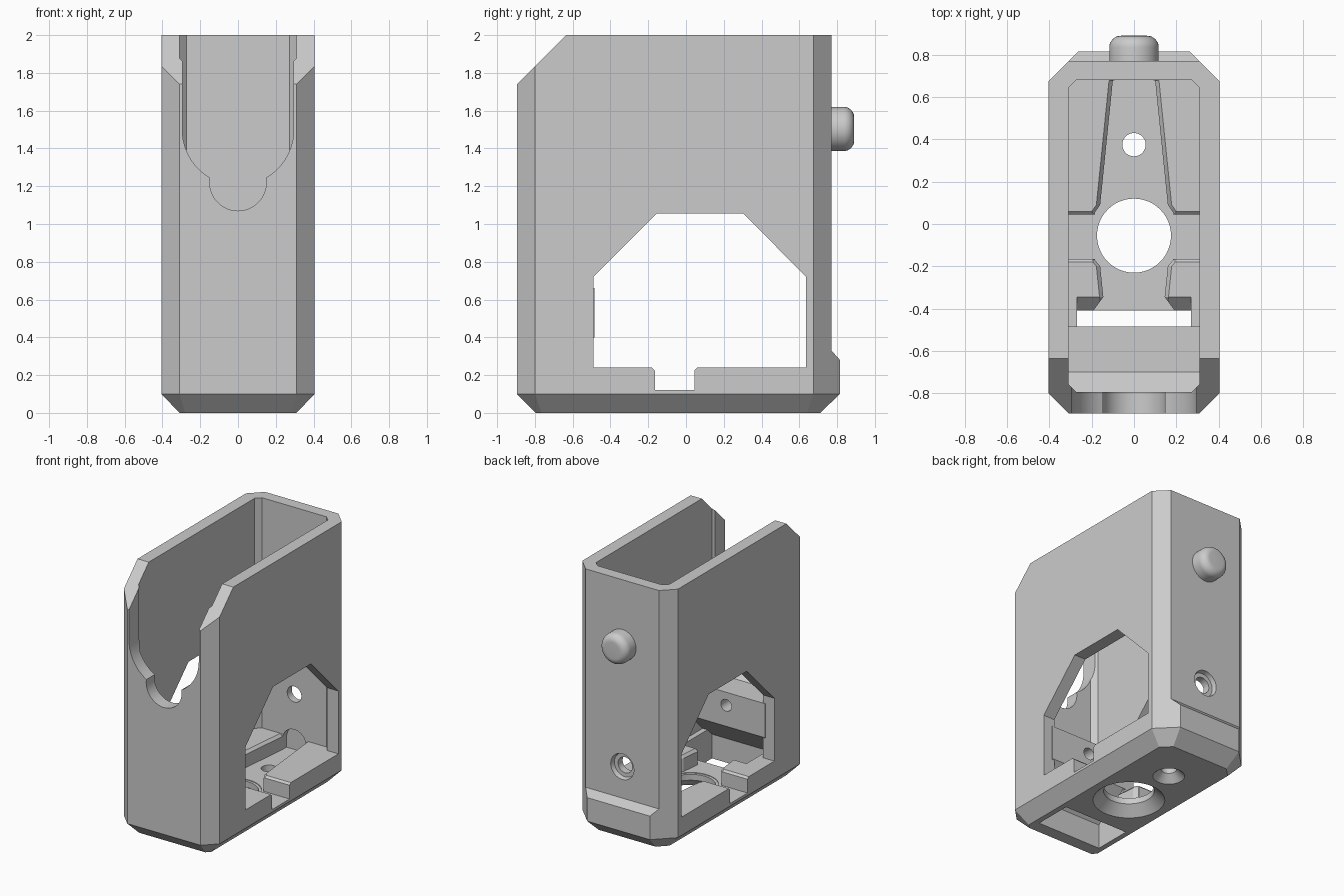
import bpy, bmesh
from math import sin, cos, pi

cube = bpy.data.objects.get("Cube")
if cube:
    bpy.data.objects.remove(cube, do_unlink=True)

GRAY = (0.6, 0.6, 0.6, 1)
gray = bpy.data.materials.new("plain gray")
gray.use_nodes = True
gray.diffuse_color = GRAY
gray.node_tree.nodes["Principled BSDF"].inputs["Base Color"].default_value = GRAY


def place(axis, u, v, h):
    return {"x": (h, u, v), "y": (u, h, v), "z": (u, v, h)}[axis]


def loft(name, axis, sections):
    """Closed solid through (height, outline) sections along an axis."""
    bm = bmesh.new()
    rings = [[bm.verts.new(place(axis, u, v, h)) for u, v in outline]
             for h, outline in sections]
    n = len(rings[0])
    for low, high in zip(rings, rings[1:]):
        for i in range(n):
            j = (i + 1) % n
            bm.faces.new((low[i], low[j], high[j], high[i]))
    bm.faces.new(rings[0])
    bm.faces.new(rings[-1])
    bmesh.ops.recalc_face_normals(bm, faces=bm.faces)
    mesh = bpy.data.meshes.new(name)
    bm.to_mesh(mesh)
    bm.free()
    mesh.materials.append(gray)
    obj = bpy.data.objects.new(name, mesh)
    bpy.context.collection.objects.link(obj)
    return obj


def prism(name, axis, outline, start, end):
    return loft(name, axis, [(start, outline), (end, outline)])


def circle(u, v, r, n=48):
    return [(u + r * cos(2 * pi * i / n), v + r * sin(2 * pi * i / n)) for i in range(n)]


def turned(name, axis, u, v, steps):
    return loft(name, axis, [(h, circle(u, v, r)) for h, r in steps])


def octagon(w, front, back, cf, cb):
    """Rectangle with cut corners, separate sizes at front and back."""
    half = [(w - cf, front), (w, front + cf), (w, back - cb), (w - cb, back)]
    return half + [(-x, y) for x, y in reversed(half)]


def mirrored(half):
    return half + [(-x, y) for x, y in reversed(half)]


def activate(obj):
    bpy.ops.object.select_all(action="DESELECT")
    bpy.context.view_layer.objects.active = obj
    obj.select_set(True)


def cut(obj, cutter):
    cutter.hide_render = True
    mod = obj.modifiers.new("cut", "BOOLEAN")
    mod.operation, mod.solver, mod.object = "DIFFERENCE", "EXACT", cutter
    activate(obj)
    bpy.ops.object.modifier_apply(modifier=mod.name)
    bpy.data.objects.remove(cutter, do_unlink=True)


# Outer housing with chamfered base and a thicker lip low on the back
F, W = -0.895, 0.405
lip = octagon(W, F, 0.815, 0.095, 0.14)
wall = octagon(W, F, 0.77, 0.095, 0.095)
housing = loft("housing", "z", [
    (0, octagon(0.31, -0.795, 0.71, 0.03, 0.07)),
    (0.1, lip), (0.28, lip), (0.33, wall), (2, wall)])

# Main cavity, open at the top
cut(housing, prism("cavity_cut", "z", octagon(0.31, -0.795, 0.68, 0.037, 0.037), 0.24, 2.2))

# Sloped upper front
cut(housing, prism("front_slope_cut", "x",
                   [(-1.2, 1.435), (-0.435, 2.2), (-1.2, 2.2)], -1, 1))

# Rounded front slot with a smaller round relief beneath
slot = [(0.295 * cos(a), 1.5 + 0.295 * sin(a))
        for a in [pi + pi * i / 32 for i in range(33)]]
cut(housing, prism("slot_cut", "y", slot + [(0.295, 2.3), (-0.295, 2.3)], -1.2, -0.7))
cut(housing, prism("relief_cut", "y", circle(0, 1.22, 0.15), -1.2, -0.7))

# Side windows and the cross channel in the floor
cut(housing, prism("window_cut", "x", [
    (-0.49, 0.24), (-0.49, 0.72), (-0.155, 1.055), (0.305, 1.055), (0.635, 0.72),
    (0.635, 0.24), (0.06, 0.24), (0.045, 0.225), (0.045, 0.12), (-0.165, 0.12),
    (-0.165, 0.225), (-0.18, 0.24)], -1, 1))


# Lengthwise floor channel, edges eased at the top
def channel(grow):
    return mirrored([(x + grow, y) for x, y in [
        (0.2, -0.42), (0.145, -0.345), (0.16, -0.2), (0.185, -0.17),
        (0.185, 0.055), (0.16, 0.09), (0.1, 0.679)]])


cut(housing, loft("channel_cut", "z", [
    (0.12, channel(0)), (0.22, channel(0)), (0.24, channel(0.018)), (0.3, channel(0.018))]))
cut(housing, turned("ring_cut", "z", 0, -0.055, [(0.115, 0.195), (0.3, 0.195)]))

# Bottom opening with a sloped rear edge
cut(housing, prism("opening_cut", "x", [
    (-0.7, -0.1), (-0.41, -0.1), (-0.41, 0.175), (-0.345, 0.24),
    (-0.345, 0.3), (-0.7, 0.3)], -0.27, 0.27))

# Countersunk floor holes
cut(housing, turned("large_hole_cut", "z", 0, -0.055,
                    [(-0.02, 0.27), (0.07, 0.175), (0.4, 0.175)]))
cut(housing, turned("small_hole_cut", "z", 0, 0.375,
                    [(-0.02, 0.13), (0.055, 0.055), (0.4, 0.055)]))

# Countersunk back hole and arched pocket at the channel's end
cut(housing, turned("back_hole_cut", "y", 0, 0.57,
                    [(0.6, 0.06), (0.735, 0.06), (0.736, 0.09), (0.8, 0.105)]))
arch = [(0.1 * cos(pi * i / 16), 0.2 + 0.1 * sin(pi * i / 16)) for i in range(17)]
cut(housing, prism("pocket_cut", "y", arch + [(-0.1, 0.12), (0.1, 0.12)], 0.66, 0.73))

# Cross block behind the front wall, with a blind hole
block = prism("front_block", "x", [
    (-0.83, 0.16), (-0.83, 0.75), (-0.795, 0.75), (-0.7, 0.66), (-0.485, 0.66),
    (-0.485, 0.4), (-0.7, 0.185), (-0.7, 0.16)], -0.33, 0.33)
cut(block, turned("block_hole_cut", "y", 0, 0.56, [(-0.68, 0.045), (-0.4, 0.045)]))

# Rounded button on the back
R, E = 0.117, 0.055
rim = [(0.89 - E + E * sin(a), R - E + E * cos(a)) for a in [pi / 2 * i / 8 for i in range(9)]]
button = turned("back_button", "y", 0, 1.503, [(0.75, R)] + rim)

for obj in (housing, block, button):
    activate(obj)
    bpy.ops.object.shade_smooth_by_angle(angle=pi / 7)
